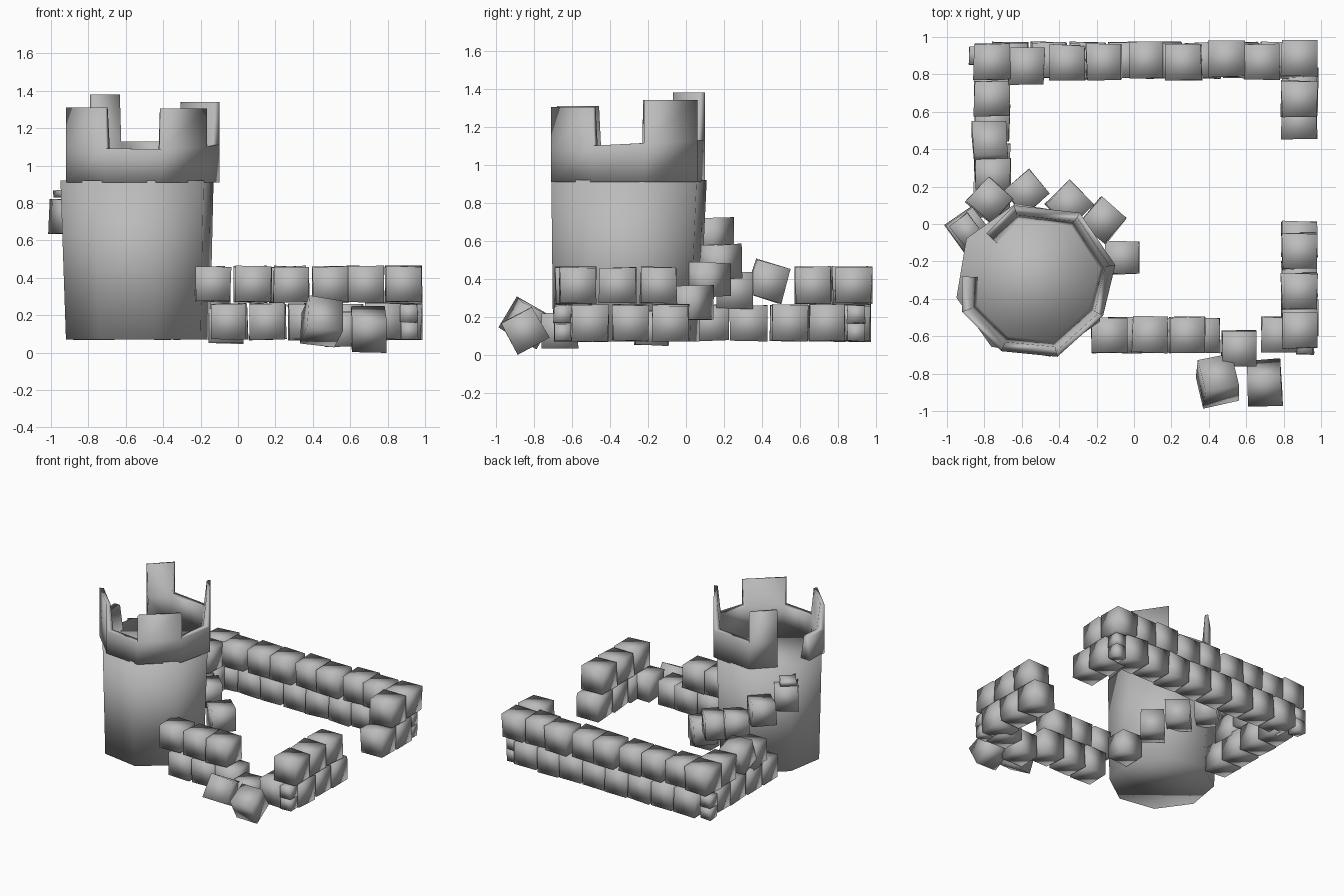
import bpy, bmesh, math, random
from mathutils import Vector, Matrix, Euler

if "Cube" in bpy.data.objects:
    bpy.data.objects.remove(bpy.data.objects["Cube"])

random.seed(4)
stone = bpy.data.materials.new("grey stone")
stone.diffuse_color = (0.5, 0.5, 0.5, 1)
stone.use_nodes = True
stone.node_tree.nodes["Principled BSDF"].inputs["Base Color"].default_value = stone.diffuse_color


def finish(bm, name):
    bmesh.ops.recalc_face_normals(bm, faces=bm.faces)
    for f in bm.faces:
        f.smooth = True
    me = bpy.data.meshes.new(name)
    bm.to_mesh(me)
    bm.free()
    me.materials.append(stone)
    ob = bpy.data.objects.new(name, me)
    bpy.context.collection.objects.link(ob)
    return ob


def block(name, pos, size=0.19, rot=(0, 0, 0), jitter=0.006):
    """Rough-hewn cube, size may be a number or a triple."""
    dims = size if isinstance(size, tuple) else (size,) * 3
    bm = bmesh.new()
    bmesh.ops.create_cube(bm, size=1)
    turn = Euler([math.radians(a) for a in rot]).to_matrix()
    for v in bm.verts:
        p = Vector([v.co[i] * dims[i] + random.uniform(-jitter, jitter) for i in range(3)])
        v.co = turn @ p + Vector(pos)
    return finish(bm, name)


# Tower body: slightly flared octagonal drum
bm = bmesh.new()
rings = []
for cx, cy, r, z in ((-0.535, -0.315, 0.395, 0.07), (-0.54, -0.30, 0.42, 0.92)):
    rings.append([bm.verts.new((cx + r * math.cos(math.radians(13 + 45 * k)),
                                cy + r * math.sin(math.radians(13 + 45 * k)), z))
                  for k in range(8)])
for k in range(8):
    j = (k + 1) % 8
    bm.faces.new((rings[0][k], rings[0][j], rings[1][j], rings[1][k]))
bm.faces.new(rings[0])
bm.faces.new(rings[1])
finish(bm, "tower_body")

# Crown: broken parapet, every second segment rises as a merlon
outline = [(-0.92, -0.28), (-0.92, -0.47), (-0.71, -0.68), (-0.41, -0.71), (-0.165, -0.49),
           (-0.10, -0.22), (-0.29, 0.06), (-0.64, 0.10), (-0.79, -0.05)]
merlon_top = {1: 1.31, 3: 1.305, 5: 1.34, 7: 1.38}
centre = Vector((-0.52, -0.30))
bm = bmesh.new()


def crown_pair(i, z, inner):
    p = Vector(outline[i])
    q = centre + (p - centre) * inner
    return bm.verts.new((p.x, p.y, z)), bm.verts.new((q.x, q.y, z))


n = len(outline)
low = [crown_pair(i, 0.91, 0.79) for i in range(n)]
mid = [crown_pair(i, 1.09 + 0.05 * (outline[i][1] + 0.7), 0.87) for i in range(n)]
for i in range(n - 1):
    j = i + 1
    for s in (0, 1):
        bm.faces.new((low[i][s], low[j][s], mid[j][s], mid[i][s]))
    bm.faces.new((*low[i], *reversed(low[j])))
    top = (mid[i], mid[j])
    if i in merlon_top:
        top = [crown_pair(k, merlon_top[i], 0.93) for k in (i, j)]
        for s in (0, 1):
            bm.faces.new((mid[i][s], mid[j][s], top[1][s], top[0][s]))
        for m, t in zip((mid[i], mid[j]), top):
            bm.faces.new((*m, *reversed(t)))
    bm.faces.new((*top[0], *reversed(top[1])))
for e in (0, n - 1):
    bm.faces.new((*low[e], *reversed(mid[e])))
finish(bm, "tower_crown")

LOW, HIGH = 0.167, 0.365

# Back wall
for x in (-0.76, -0.355, -0.16, 0.065, 0.265, 0.495, 0.68, 0.885):
    block("back_wall_upper", (x, 0.87 + random.uniform(-0.01, 0.015), HIGH))
block("back_wall_upper", (-0.575, 0.845, HIGH))
for k in range(8):
    block("back_wall_lower", (-0.66 + 0.205 * k, 0.875, LOW))

# Right wall, with its gap
for y in (-0.57, -0.36, -0.145, 0.67):
    block("right_wall_upper", (0.885, y, HIGH))
for y in (-0.505, -0.29, -0.08, 0.55, 0.745):
    block("right_wall_lower", (0.885, y, LOW))

# Front wall
for x in (-0.135, 0.085, 0.285):
    block("front_wall_upper", (x, -0.592, HIGH))
for x in (-0.05, 0.16, 0.365, 0.775):
    block("front_wall_lower", (x, -0.595, LOW))

# Left wall, with one block knocked askew
block("left_wall_upper", (-0.76, 0.67, HIGH))
block("left_wall_upper", (-0.77, 0.43, 0.385), rot=(-18, 0, 3))
block("left_wall_upper", (-0.755, 0.26, 0.34))
for y in (0.13, 0.33, 0.54, 0.745):
    block("left_wall_lower", (-0.76, y, LOW))

# Small corner fillers, stacked in pairs
for x, y in ((0.915, -0.65), (0.915, 0.895), (-0.835, 0.9)):
    for z in (0.117, 0.213):
        block("corner_filler", (x, y, z), 0.092, jitter=0.004)

# Steps winding up round the tower
steps = [(-0.065, -0.18, 0.14, 0), (-0.165, 0.02, 0.275, 50), (-0.345, 0.105, 0.395, 45),
         (-0.575, 0.17, 0.49, 40), (-0.77, 0.125, 0.63, 48), (-0.885, -0.03, 0.727, 35)]
for x, y, z, a in steps:
    block("tower_step", (x, y, z), 0.18, (0, 0, a))
block("step_slab", (-0.89, -0.04, 0.85), (0.12, 0.16, 0.04), (0, 0, 38), 0.003)

# Fallen blocks outside the breach
block("fallen_block", (0.56, -0.665, 0.125), 0.185)
block("fallen_block", (0.45, -0.84, 0.165), 0.19, (-28, 8, 10))
block("fallen_block", (0.695, -0.85, 0.13), 0.185, (28, 0, 2))
